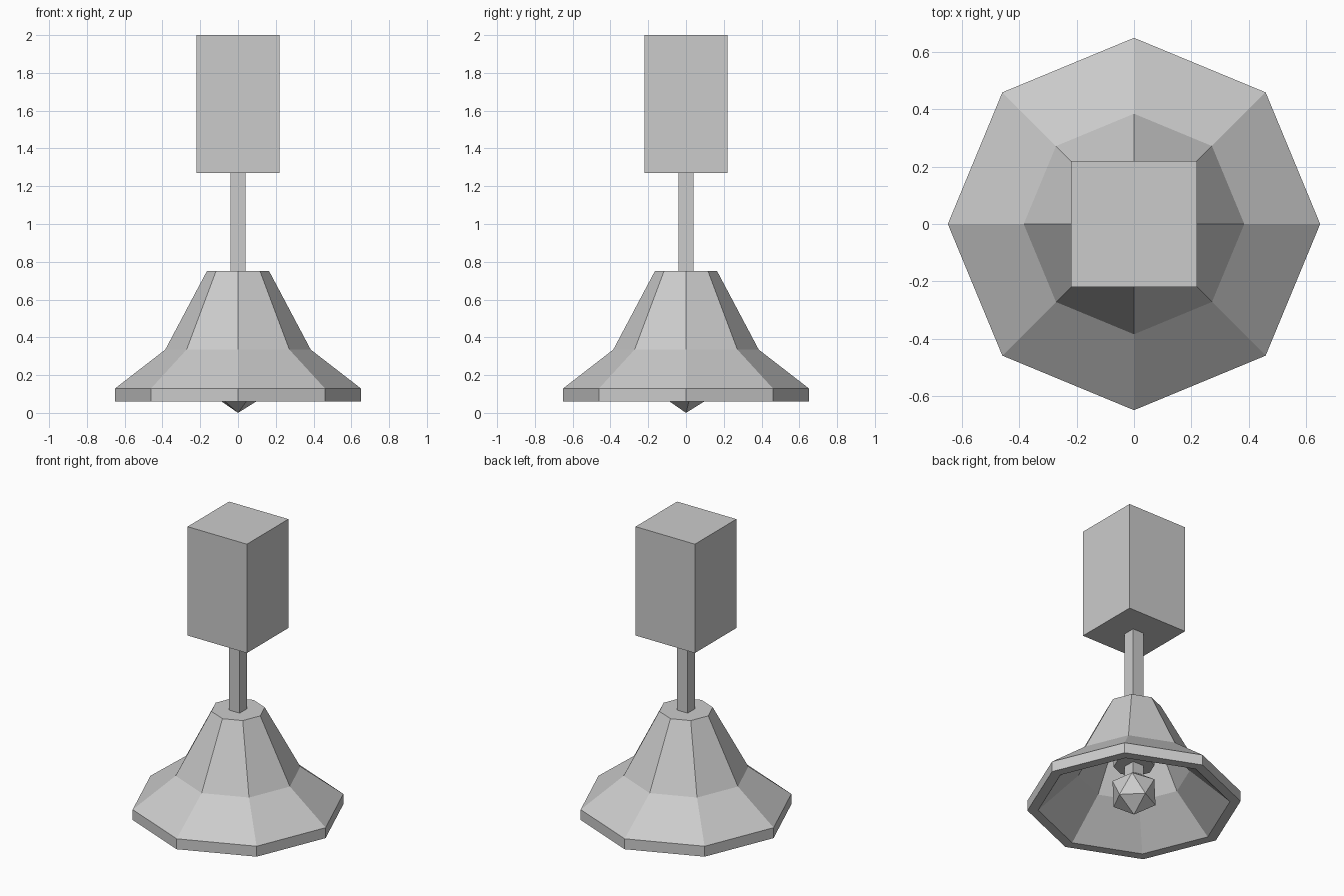
import bpy, bmesh, math
from mathutils import Matrix

if "Cube" in bpy.data.objects:
    bpy.data.objects.remove(bpy.data.objects["Cube"])


def make_object(name, bm):
    bmesh.ops.recalc_face_normals(bm, faces=bm.faces)
    mesh = bpy.data.meshes.new(name)
    bm.to_mesh(mesh)
    bm.free()
    ob = bpy.data.objects.new(name, mesh)
    bpy.context.collection.objects.link(ob)
    return ob


def lathe(name, profile, sides=8):
    """Revolve a (radius, z) profile; both ends are capped."""
    bm = bmesh.new()
    rings = []
    for r, z in profile:
        rings.append([bm.verts.new((r * math.cos(2 * math.pi * i / sides),
                                    r * math.sin(2 * math.pi * i / sides), z))
                      for i in range(sides)])
    for a, b in zip(rings, rings[1:]):
        for i in range(sides):
            j = (i + 1) % sides
            bm.faces.new((a[i], a[j], b[j], b[i]))
    bm.faces.new(rings[0])
    bm.faces.new(rings[-1])
    return make_object(name, bm)


def box(name, half, z0, z1):
    bm = bmesh.new()
    bmesh.ops.create_cube(bm, size=1, matrix=Matrix.Translation((0, 0, (z0 + z1) / 2))
                          @ Matrix.Diagonal((2 * half, 2 * half, z1 - z0, 1)))
    return make_object(name, bm)


# Hollow eight-sided bell: outside top, flared rim, then the inner wall
lathe("bell_body", [(0.165, 0.75), (0.385, 0.335), (0.65, 0.13), (0.65, 0.06),
                    (0.585, 0.06), (0.34, 0.29), (0.13, 0.70)])

# Block grip and the square rod below it
box("handle_grip", 0.22, 1.27, 2.0)
box("handle_rod", 0.04, 0.72, 1.29)

# Clapper: collar, rod and faceted ball
lathe("clapper_collar", [(0.125, 0.34), (0.125, 0.45)])
box("clapper_rod", 0.04, 0.2, 0.72)
bm = bmesh.new()
bmesh.ops.create_icosphere(bm, subdivisions=1, radius=0.15,
                           matrix=Matrix.Translation((0, 0, 0.15))
                           @ Matrix.Rotation(math.radians(45), 4, 'Z'))
make_object("clapper_ball", bm)
